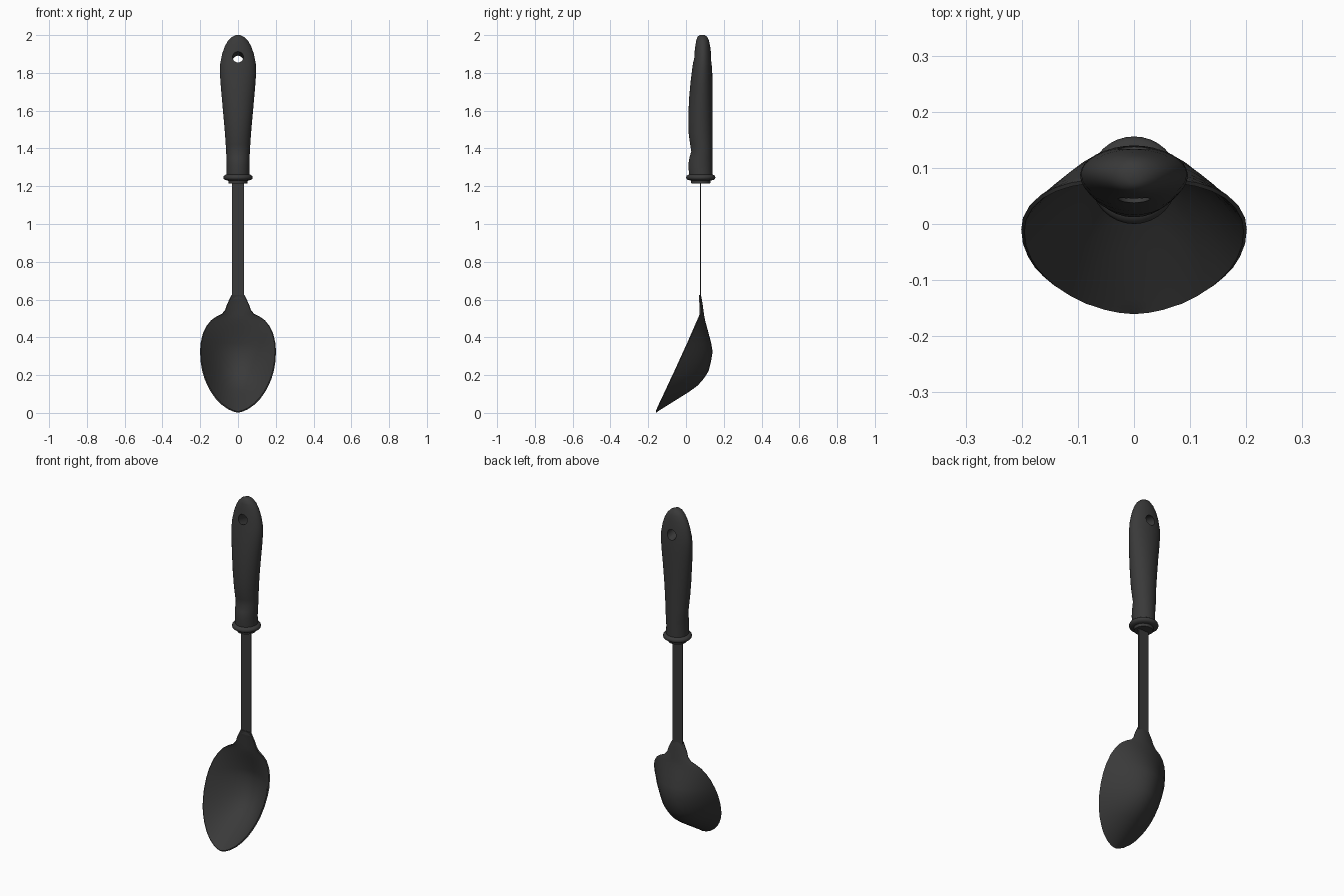
import bpy, bmesh
from math import sin, cos, pi, radians

cube = bpy.data.objects.get("Cube")
if cube:
    bpy.data.objects.remove(cube, do_unlink=True)

COLOUR = (0.042, 0.042, 0.042, 1)
black = bpy.data.materials.new("black_nylon")
black.use_nodes = True
black.diffuse_color = COLOUR
shader = black.node_tree.nodes["Principled BSDF"]
shader.inputs["Base Color"].default_value = COLOUR
shader.inputs["Roughness"].default_value = 0.6


def select(obj):
    bpy.ops.object.select_all(action="DESELECT")
    obj.select_set(True)
    bpy.context.view_layer.objects.active = obj


def loft(name, rows, closed):
    """Skin rows of points; closed rows form a capped tube, open rows a sheet."""
    bm = bmesh.new()
    rings = [[bm.verts.new(p) for p in row] for row in rows]
    n = len(rings[0])
    for a, b in zip(rings, rings[1:]):
        for i in range(n if closed else n - 1):
            j = (i + 1) % n
            bm.faces.new((a[i], a[j], b[j], b[i]))
    if closed:
        bm.faces.new(rings[0])
        bm.faces.new(rings[-1])
    bmesh.ops.recalc_face_normals(bm, faces=bm.faces)
    mesh = bpy.data.meshes.new(name)
    bm.to_mesh(mesh)
    bm.free()
    obj = bpy.data.objects.new(name, mesh)
    bpy.context.collection.objects.link(obj)
    mesh.materials.append(black)
    return obj


def apply(obj, mod):
    select(obj)
    bpy.ops.object.modifier_apply(modifier=mod.name)


def smooth(obj, angle=40):
    select(obj)
    bpy.ops.object.shade_smooth_by_angle(angle=radians(angle))


def oval(z, width, front, back, sides=32):
    """Oval ring whose front and back halves differ in depth."""
    mid = front + (back - front) * 0.52
    ring = []
    for i in range(sides):
        a = 2 * pi * i / sides
        depth = back - mid if sin(a) > 0 else mid - front
        ring.append((width * cos(a), mid + depth * sin(a), z))
    return ring


# Grip: height, half width, front y, back y
grip = [(1.25, .060, .018, .14), (1.31, .060, .012, .14), (1.35, .061, .018, .14),
        (1.385, .063, .028, .14), (1.42, .065, .022, .14), (1.48, .069, .014, .14),
        (1.56, .076, .012, .14), (1.66, .085, .016, .14), (1.74, .092, .023, .14),
        (1.80, .096, .030, .139), (1.85, .094, .037, .137), (1.90, .084, .044, .133),
        (1.94, .070, .049, .128), (1.97, .053, .054, .122), (1.99, .033, .060, .113),
        (2.0, .012, .072, .100)]
handle = loft("handle", [oval(*g) for g in grip], True)

# Hanging hole, sloping down towards the back
bpy.ops.mesh.primitive_cylinder_add(vertices=20, radius=.029, depth=.4,
                                    location=(0, .09, 1.872),
                                    rotation=(radians(90 - 14), 0, 0))
cutter = bpy.context.object
cutter.name = "hole_cutter"
cutter.hide_render = True
cutter.data.materials.append(black)
cut = handle.modifiers.new("hole", "BOOLEAN")
cut.operation, cut.solver, cut.object = "DIFFERENCE", "EXACT", cutter
apply(handle, cut)
bpy.data.objects.remove(cutter, do_unlink=True)
smooth(handle)

# Collar below the grip: rounded ring over a smaller step
collar = [(1.215, .050), (1.231, .052), (1.232, .066), (1.238, .075),
          (1.246, .078), (1.255, .075), (1.262, .064)]
smooth(loft("collar", [oval(z, r, .078 - r, .078 + r) for z, r in collar], True))

# Flat metal shank
bpy.ops.mesh.primitive_cube_add(size=1, location=(0, .077, .92))
shank = bpy.context.object
shank.name = "shank"
shank.scale = (.066, .007, .64)
bpy.ops.object.transform_apply(location=False, rotation=False, scale=True)
shank.data.materials.append(black)

# Neck and bowl: height, half width, rim y, back y
sections = [(.625, .034, .075, .079), (.60, .046, .076, .084), (.575, .058, .077, .088),
            (.545, .068, .079, .092), (.525, .085, .078, .095), (.51, .115, .073, .097),
            (.49, .143, .064, .101), (.46, .167, .051, .109), (.42, .186, .033, .120),
            (.37, .198, .011, .133), (.325, .201, -.010, .141), (.27, .198, -.035, .132),
            (.22, .189, -.058, .119), (.18, .177, -.077, .093), (.145, .162, -.093, .062),
            (.11, .143, -.109, .014), (.075, .118, -.125, -.042), (.045, .089, -.139, -.090),
            (.02, .054, -.150, -.130), (.008, .028, -.155, -.149), (.002, .006, -.157, -.156)]
rows = []
for z, w, rim, back in sections:
    us = [sin(pi / 2 * k / 10) for k in range(-10, 11)]
    rows.append([(w * u, rim + (back - rim) * (1 - u * u), z) for u in us])
bowl = loft("bowl", rows, False)
# Thicken the sheet towards its hollow side
if sum(p.normal.y for p in bowl.data.polygons) < 0:
    bowl.data.flip_normals()
shell = bowl.modifiers.new("thickness", "SOLIDIFY")
shell.thickness = .007
shell.offset = -1
apply(bowl, shell)
smooth(bowl)
